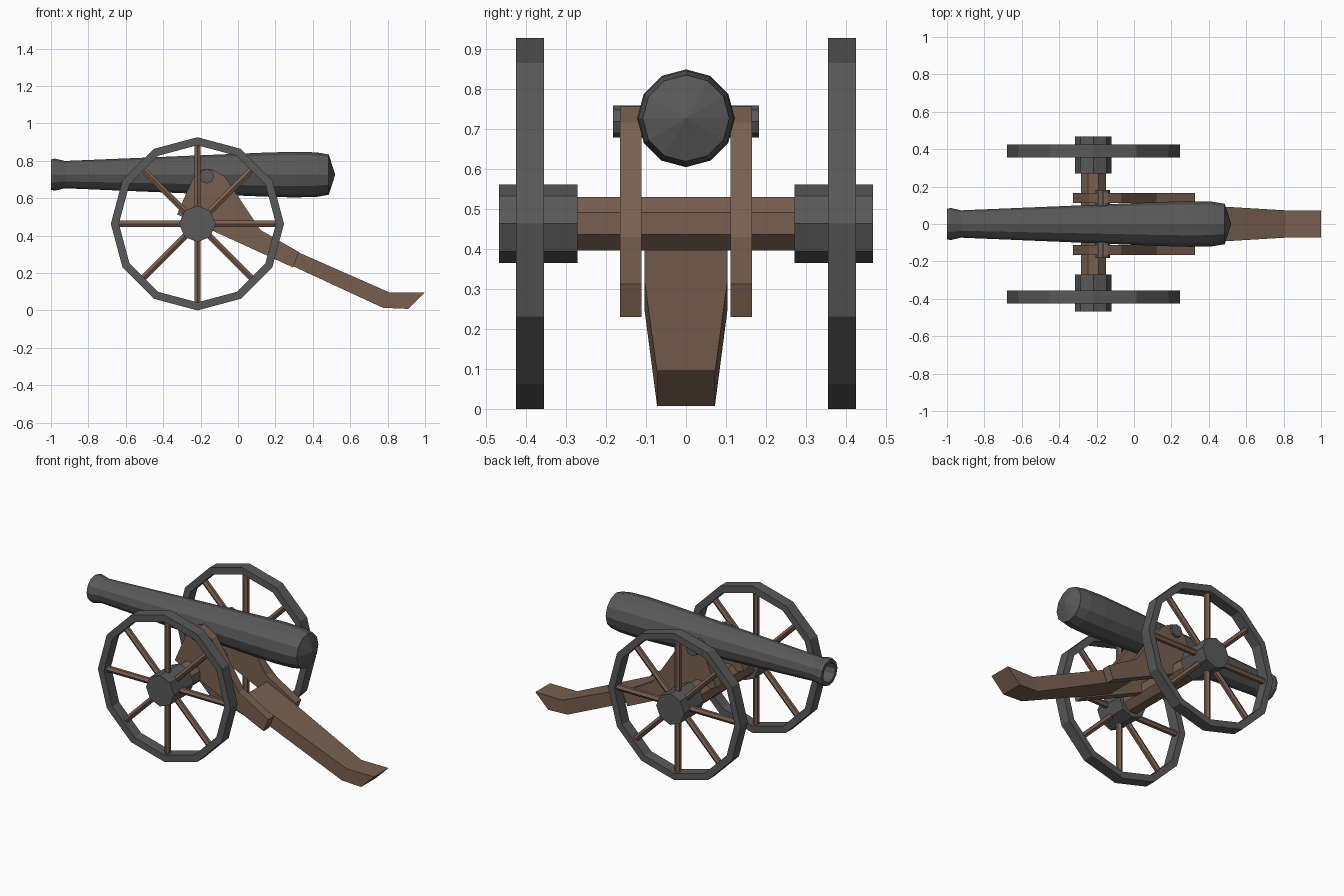
import bpy, bmesh, math
from mathutils import Vector

if "Cube" in bpy.data.objects:
    bpy.data.objects.remove(bpy.data.objects["Cube"])


def material(name, rgb):
    m = bpy.data.materials.new(name)
    m.diffuse_color = (*rgb, 1)
    m.use_nodes = True
    m.node_tree.nodes["Principled BSDF"].inputs["Base Color"].default_value = m.diffuse_color
    return m


IRON = material("dark_iron", (0.10, 0.10, 0.10))
WOOD = material("brown_wood", (0.19, 0.115, 0.08))


def finish(name, bm, mat):
    bmesh.ops.remove_doubles(bm, verts=bm.verts, dist=1e-5)
    bmesh.ops.recalc_face_normals(bm, faces=bm.faces)
    me = bpy.data.meshes.new(name)
    bm.to_mesh(me)
    bm.free()
    me.materials.append(mat)
    ob = bpy.data.objects.new(name, me)
    bpy.context.collection.objects.link(ob)
    return ob


def add_lathe(bm, profile, sides, origin, axis, up, phase=0.0, closed=False):
    """Revolve (distance along axis, radius) points around an axis."""
    o, a, u = Vector(origin), Vector(axis).normalized(), Vector(up)
    w = a.cross(u)
    rings = []
    for t, r in profile:
        ring = []
        for i in range(sides):
            ang = 2 * math.pi * i / sides + phase
            ring.append(bm.verts.new(o + a * t + (u * math.cos(ang) + w * math.sin(ang)) * r))
        rings.append(ring)
    pairs = list(zip(rings, rings[1:]))
    if closed:
        pairs.append((rings[-1], rings[0]))
    for p, q in pairs:
        for i in range(sides):
            j = (i + 1) % sides
            bm.faces.new((p[i], p[j], q[j], q[i]))


def lathe(name, profile, sides, origin, axis, mat, **kw):
    bm = bmesh.new()
    add_lathe(bm, profile, sides, origin, axis, (0, 0, 1), **kw)
    return finish(name, bm, mat)


def rod(t0, t1, r):
    return [(t0, 0), (t0, r), (t1, r), (t1, 0)]


def loft(name, loops, mat):
    """Skin a list of equal-length point loops, capped at both ends."""
    bm = bmesh.new()
    rings = [[bm.verts.new(p) for p in loop] for loop in loops]
    n = len(rings[0])
    for p, q in zip(rings, rings[1:]):
        for i in range(n):
            j = (i + 1) % n
            bm.faces.new((p[i], p[j], q[j], q[i]))
    bm.faces.new(rings[0])
    bm.faces.new(rings[-1])
    return finish(name, bm, mat)


WX, WZ = -0.217, 0.463   # wheel centre
Y = (0, 1, 0)

# barrel with flared muzzle, hollow bore and conical breech
lathe("barrel", [(-0.84, 0), (-0.84, 0.055), (-1.0, 0.06), (-1.0, 0.081), (-0.98, 0.086),
                 (-0.925, 0.073), (0.15, 0.118), (0.30, 0.122), (0.42, 0.119),
                 (0.485, 0.108), (0.52, 0)],
      12, (0, 0, 0.726), (1, 0, 0), IRON)

# trunnion bar and axle
lathe("trunnion", rod(-0.182, 0.182, 0.04), 8, (-0.167, 0, 0.718), Y, IRON)
lathe("axle", rod(-0.3, 0.3, 0.0725), 8, (WX, 0, WZ), Y, WOOD, phase=math.pi / 8)

# side cheeks of the carriage
cheek = [(-0.326, 0.513), (-0.24, 0.71), (-0.19, 0.755), (-0.14, 0.755), (-0.07, 0.715),
         (0.12, 0.43), (0.326, 0.312), (0.294, 0.23)]
for side, s in (("left", 1), ("right", -1)):
    loft(side + "_cheek", [[(x, s * y, z) for x, z in cheek] for y in (0.111, 0.165)], WOOD)

# tapering trail with turned-up tail
trail = [((0.13, 0.397), (0.09, 0.33), 0.103), ((0.31, 0.316), (0.28, 0.243), 0.103),
         ((0.81, 0.096), (0.775, 0.014), 0.073), ((1.0, 0.096), (0.91, 0.008), 0.073)]
loft("trail", [[(t[0], -h, t[1]), (t[0], h, t[1]), (b[0], h, b[1]), (b[0], -h, b[1])]
               for t, b, h in trail], WOOD)

# wheels: rim, hub and eight spokes each
for side, s in (("left", 1), ("right", -1)):
    c = (WX, s * 0.39, WZ)
    lathe(side + "_rim", [(-0.035, 0.463), (0.035, 0.463), (0.035, 0.42), (-0.035, 0.42)],
          12, c, Y, IRON, closed=True)
    lathe(side + "_hub", rod(-0.098, 0.098, 0.098), 8, (WX, s * 0.369, WZ), Y, IRON)
    bm = bmesh.new()
    for k in range(8):
        a = math.pi / 4 * k
        add_lathe(bm, rod(0.07, 0.425, 0.019), 6, c, (math.cos(a), 0, math.sin(a)), Y)
    finish(side + "_spokes", bm, WOOD)
